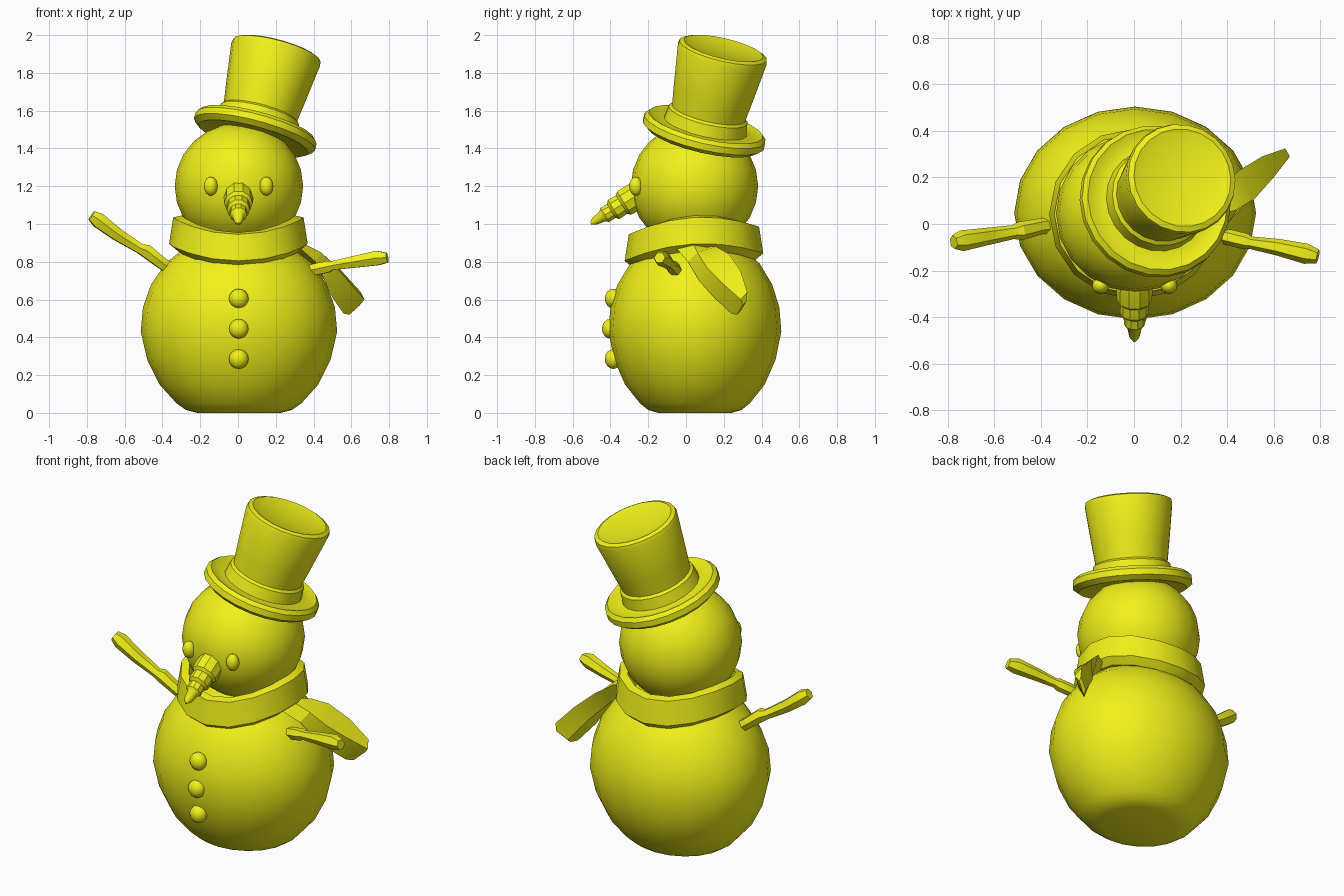
import bpy, bmesh, math
from mathutils import Vector, Matrix

mat = bpy.data.materials.new("yellow")
mat.diffuse_color = (0.88, 0.88, 0.01, 1)


def loft(name, rings, angle=40, cap=True, wrap=False):
    """Skin a list of equal-length closed rings of points."""
    bm = bmesh.new()
    vs = [[bm.verts.new(p) for p in r] for r in rings]
    n = len(vs[0])
    pairs = list(zip(vs, vs[1:])) + ([(vs[-1], vs[0])] if wrap else [])
    for a, b in pairs:
        for i in range(n):
            j = (i + 1) % n
            bm.faces.new((a[i], a[j], b[j], b[i]))
    if cap and not wrap:
        bm.faces.new(vs[0][::-1])
        bm.faces.new(vs[-1])
    bmesh.ops.remove_doubles(bm, verts=bm.verts, dist=1e-4)
    bmesh.ops.recalc_face_normals(bm, faces=bm.faces)
    me = bpy.data.meshes.new(name)
    bm.to_mesh(me)
    bm.free()
    ob = bpy.data.objects.new(name, me)
    bpy.context.collection.objects.link(ob)
    me.materials.append(mat)
    bpy.ops.object.select_all(action='DESELECT')
    ob.select_set(True)
    bpy.context.view_layer.objects.active = ob
    bpy.ops.object.shade_smooth_by_angle(angle=math.radians(angle))
    return ob


def lathe(name, profile, origin, axis=(0, 0, 1), seg=20, sx=1, sy=1, angle=40):
    """Revolve (radius, height) points about an axis through origin."""
    m = Matrix.Translation(origin) @ Vector((0, 0, 1)).rotation_difference(Vector(axis)).to_matrix().to_4x4()
    rings = [[m @ Vector((r * sx * math.cos(t), r * sy * math.sin(t), z))
              for t in (2 * math.pi * i / seg for i in range(seg))] for r, z in profile]
    return loft(name, rings, angle)


def ball(name, loc, radii, seg=12, rows=8):
    """Ellipsoid with its poles along z."""
    prof = [(max(1e-5, radii[0] * math.sin(math.pi * k / rows)),
             -radii[2] * math.cos(math.pi * k / rows)) for k in range(rows + 1)]
    return lathe(name, prof, loc, seg=seg, sy=radii[1] / radii[0], angle=60)


def tube(name, path, seg=6):
    """Twig through (x, y, z, radius) points."""
    pts = [Vector(p[:3]) for p in path]
    q = (pts[-1] - pts[0]).to_track_quat('Z', 'Y')
    return loft(name, [[c + q @ Vector((p[3] * math.cos(t), p[3] * math.sin(t), 0))
                        for t in (2 * math.pi * i / seg for i in range(seg))]
                       for c, p in zip(pts, path)], 30)


# body: flattened ball with a rounded flat base
body = [(0.22, 0), (0.28, 0.015), (0.33, 0.05), (0.42, 0.15), (0.485, 0.28), (0.52, 0.43),
        (0.508, 0.56), (0.465, 0.68), (0.39, 0.79), (0.28, 0.88), (0.14, 0.93), (1e-5, 0.94)]
lathe("body", body, (0.005, 0.047, 0), seg=20, sy=0.88, angle=60)

# head
ball("head", (0.005, 0.045, 1.2), (0.34, 0.337, 0.335), 20, 12)

# scarf collar: flared band that rises at both sides
collar = []
for i in range(16):
    t = 2 * math.pi * i / 16
    c, s = math.cos(t), math.sin(t)
    lift = 0.07 * c * c + 0.02 * s
    collar.append([(0.002 + r * c, 0.042 + r * s, z + lift) for r, z in
                   ((0.28, 0.80), (0.325, 0.79), (0.367, 0.825), (0.345, 0.965), (0.30, 0.975))])
loft("scarf_collar", collar, 35, wrap=True)

# scarf tail: leaf-shaped end hanging behind the arm (back edge, outer ridge, front edge, inside)
tail = [
    [(0.32, 0.12, 0.88), (0.36, 0.04, 0.89), (0.33, -0.05, 0.87), (0.28, 0.04, 0.84)],
    [(0.38, 0.16, 0.88), (0.44, 0.06, 0.85), (0.41, 0.01, 0.80), (0.36, 0.08, 0.80)],
    [(0.45, 0.23, 0.84), (0.52, 0.11, 0.77), (0.46, 0.07, 0.70), (0.43, 0.15, 0.74)],
    [(0.55, 0.29, 0.75), (0.60, 0.20, 0.68), (0.50, 0.15, 0.61), (0.49, 0.23, 0.67)],
    [(0.65, 0.325, 0.64), (0.67, 0.29, 0.60), (0.56, 0.24, 0.525), (0.56, 0.28, 0.58)],
    [(0.65, 0.32, 0.59), (0.645, 0.30, 0.57), (0.59, 0.27, 0.52), (0.59, 0.29, 0.54)],
]
loft("scarf_tail", tail, 30)

# tilted hat: brim, band and flared crown with a dished top
hat = [(1e-5, -0.02), (0.24, -0.025), (0.30, -0.035), (0.332, -0.01), (0.33, 0.025), (0.31, 0.045),
       (0.27, 0.03), (0.225, 0.035), (0.215, 0.10), (0.20, 0.112), (0.215, 0.22), (0.243, 0.44),
       (0.238, 0.462), (0.215, 0.472), (0.16, 0.455), (1e-5, 0.448)]
lathe("hat", hat, (0.09, 0.095, 1.485), (0.25, 0.22, 0.943), 22)

# nose: stepped carrot
nose = [(0.07, -0.03), (0.077, 0.03), (0.076, 0.085), (0.06, 0.10), (0.062, 0.15), (0.045, 0.165),
        (0.046, 0.205), (0.032, 0.22), (0.022, 0.27), (0.006, 0.292)]
lathe("nose", nose, (0.002, -0.255, 1.155), (0, -0.85, -0.52), 10, angle=35)

# eyes and buttons
for side, x in (("left", -0.144), ("right", 0.15)):
    ball("eye_" + side, (x, -0.265, 1.2), (0.037, 0.036, 0.05))
for i, (y, z) in enumerate(((-0.385, 0.605), (-0.4, 0.445), (-0.385, 0.285))):
    ball(f"button_{i + 1}", (0.004, y, z), (0.052, 0.045, 0.052))

# twig arms
tube("arm_left", [(-0.32, 0.0, 0.74, 0.035), (-0.40, -0.01, 0.79, 0.035), (-0.49, -0.03, 0.86, 0.04),
                  (-0.52, -0.035, 0.87, 0.03), (-0.64, -0.055, 0.945, 0.038), (-0.74, -0.072, 1.02, 0.045),
                  (-0.775, -0.078, 1.045, 0.03)])
tube("arm_right", [(0.34, -0.045, 0.745, 0.03), (0.41, -0.058, 0.76, 0.035), (0.48, -0.075, 0.775, 0.035),
                   (0.50, -0.08, 0.78, 0.027), (0.62, -0.10, 0.80, 0.036), (0.74, -0.128, 0.82, 0.044),
                   (0.79, -0.14, 0.822, 0.03)])
